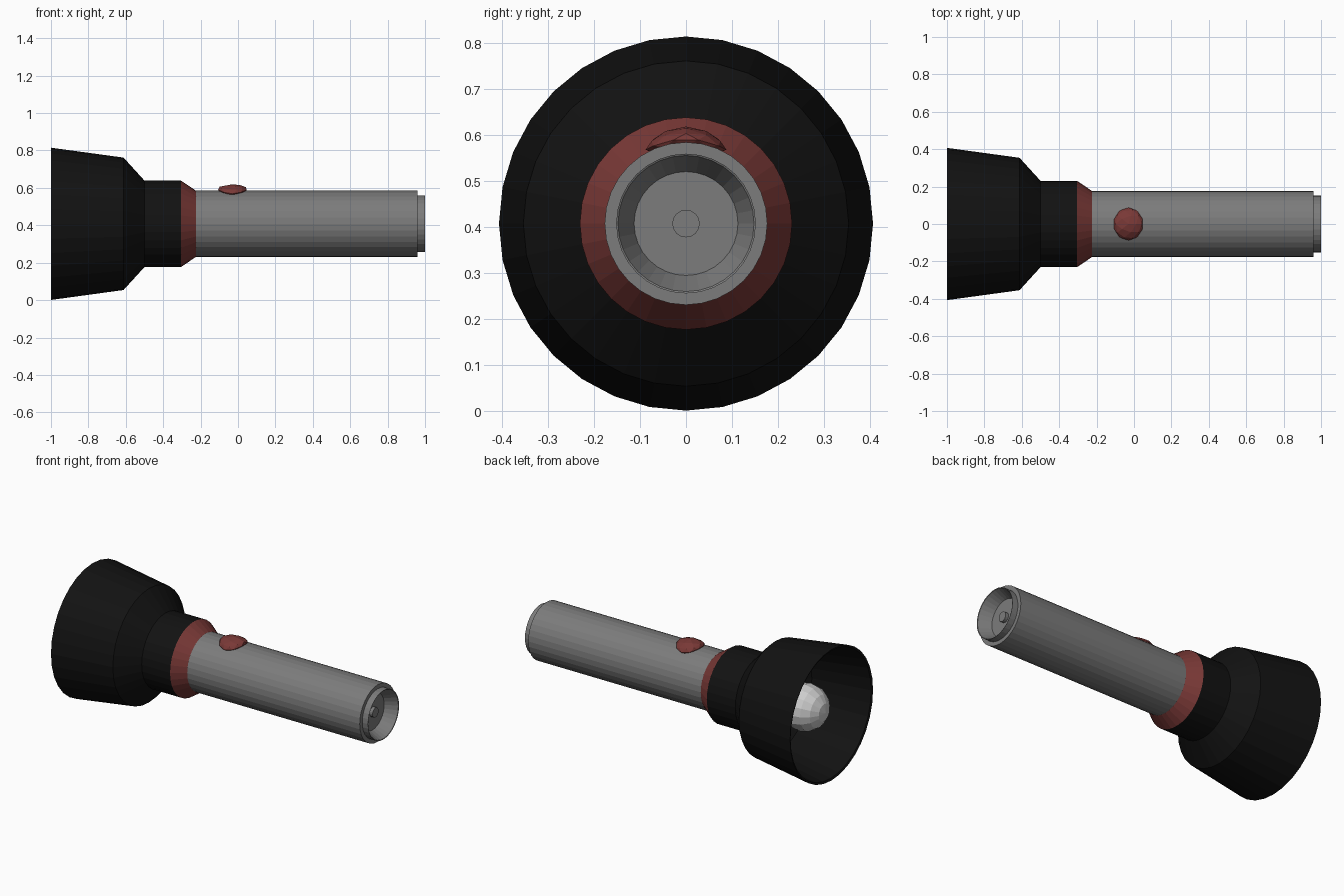
import bpy, bmesh
from math import sin, cos, pi, sqrt

if "Cube" in bpy.data.objects:
    bpy.data.objects.remove(bpy.data.objects["Cube"])

AXIS_Z = 0.408
BODY_R = 0.177


def material(name, rgb):
    m = bpy.data.materials.new(name)
    m.diffuse_color = (*rgb, 1)
    m.use_nodes = True
    m.node_tree.nodes["Principled BSDF"].inputs["Base Color"].default_value = m.diffuse_color
    return m


black = material("black", (0.006, 0.006, 0.006))
red = material("red", (0.19, 0.04, 0.037))
grey = material("grey", (0.2, 0.2, 0.2))
white = material("white", (0.8, 0.8, 0.8))


def finish(bm, name, mat):
    bmesh.ops.recalc_face_normals(bm, faces=bm.faces)
    me = bpy.data.meshes.new(name)
    bm.to_mesh(me)
    bm.free()
    ob = bpy.data.objects.new(name, me)
    bpy.context.collection.objects.link(ob)
    me.materials.append(mat)
    return ob


def lathe(name, profile, mat, n=32, closed=False):
    """Revolve (x, radius) points about the torch axis; radius 0 makes a pole."""
    bm = bmesh.new()
    rings = []
    for x, r in profile:
        if r == 0:
            rings.append([bm.verts.new((x, 0, AXIS_Z))] * n)
        else:
            rings.append([bm.verts.new((x, r * sin(2 * pi * i / n), AXIS_Z + r * cos(2 * pi * i / n)))
                          for i in range(n)])
    pairs = list(zip(rings, rings[1:]))
    if closed:
        pairs.append((rings[-1], rings[0]))
    for a, b in pairs:
        for i in range(n):
            j = (i + 1) % n
            quad = list(dict.fromkeys((a[i], a[j], b[j], b[i])))
            bm.faces.new(quad)
    return finish(bm, name, mat)


# flared head with hollow reflector cup
lathe("head", [(-0.305, 0), (-0.305, 0.231), (-0.5, 0.231), (-0.612, 0.354), (-1, 0.407),
               (-0.995, 0.395), (-0.63, 0.335), (-0.52, 0.215), (-0.52, 0)], black)

# tapered collar between head and handle
lathe("collar", [(-0.305, 0.231), (-0.225, BODY_R), (-0.225, 0.15), (-0.305, 0.15)], red, closed=True)

# handle with stepped tail and conical recess
lathe("handle", [(-0.3, 0), (-0.3, BODY_R), (0.96, BODY_R), (0.96, 0.152), (1.0, 0.152),
                 (0.998, 0.148), (0.925, 0.113), (0.925, 0)], grey)

# contact nub in the tail recess
lathe("tail_contact", [(0.92, 0.03), (0.945, 0.03), (0.945, 0)], grey, n=16)

# bulb: round front with a narrow stem back to the cup floor
R, C = 0.14, -0.82
dome = [(C - R * cos(pi * k / 8), R * sin(pi * k / 8)) for k in range(1, 7)]
lathe("bulb", [(C - R, 0)] + dome + [(-0.71, 0.08), (-0.52, 0.08)], white, n=16)

# push button: squashed faceted ball wrapped over the handle
bm = bmesh.new()
bmesh.ops.create_icosphere(bm, subdivisions=2, radius=1)
for v in bm.verts:
    x, y, z = v.co
    y *= 0.088
    v.co = (-0.03 + 0.08 * x, y, 0.592 + 0.027 * z + sqrt(BODY_R ** 2 - y * y) - BODY_R)
finish(bm, "button", red)
